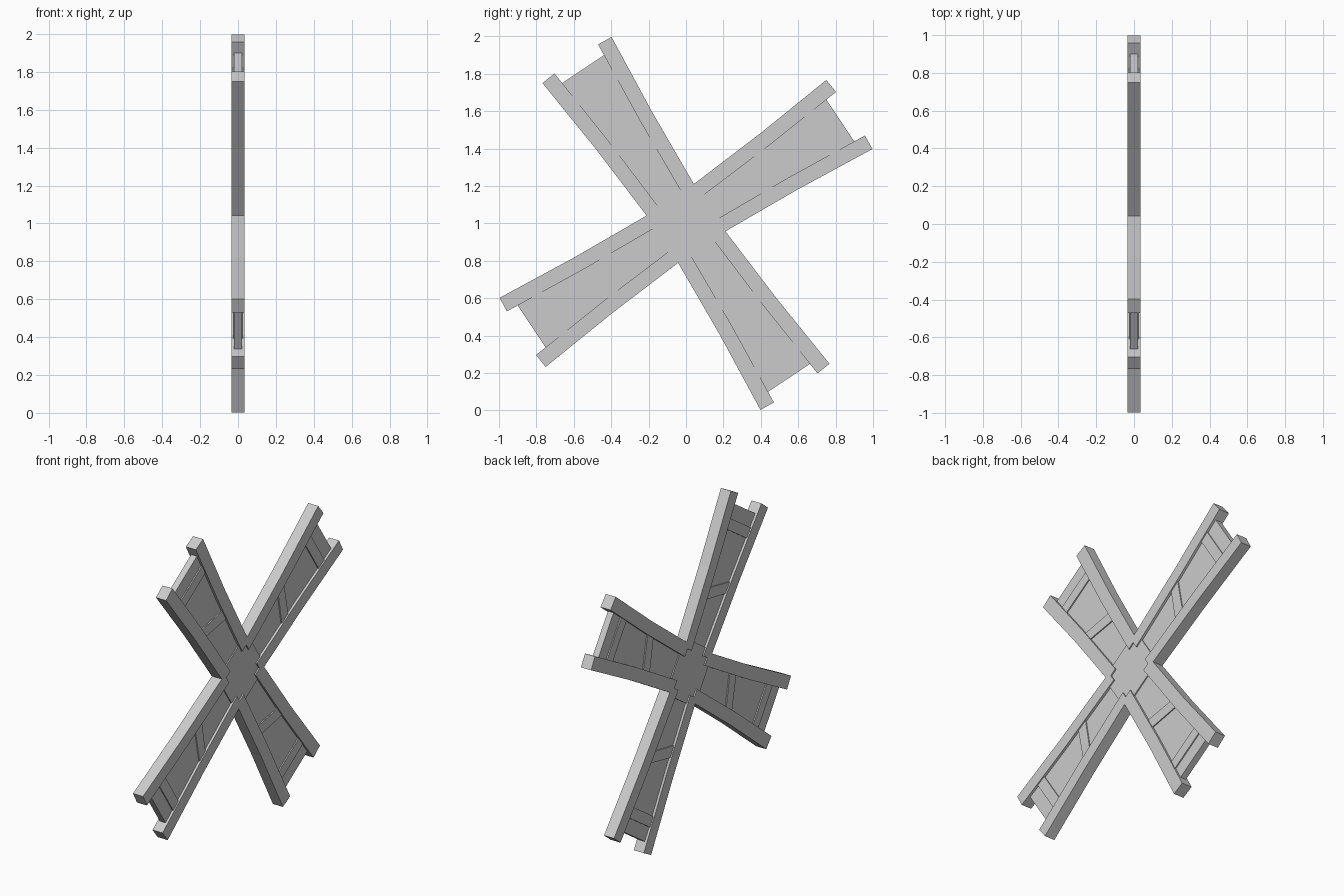
import bpy, bmesh
from math import radians, pi, cos, sin
from mathutils import Matrix

if "Cube" in bpy.data.objects:
    bpy.data.objects.remove(bpy.data.objects["Cube"])

TILT = radians(33.7)


def plate(name, outline, half, angle):
    """Extrude a flat outline (along blade, across blade) symmetrically about x = 0."""
    bm = bmesh.new()
    face = bm.faces.new([bm.verts.new((-half, u, v)) for u, v in outline])
    ext = bmesh.ops.extrude_face_region(bm, geom=[face])
    moved = [g for g in ext["geom"] if isinstance(g, bmesh.types.BMVert)]
    bmesh.ops.translate(bm, verts=moved, vec=(2 * half, 0, 0))
    bmesh.ops.recalc_face_normals(bm, faces=bm.faces)
    bm.transform(Matrix.Translation((0, 0, 1)) @ Matrix.Rotation(angle, 4, 'X'))
    mesh = bpy.data.meshes.new(name)
    bm.to_mesh(mesh)
    bm.free()
    bpy.context.collection.objects.link(bpy.data.objects.new(name, mesh))


# Side beam: slightly bent, mitred against the next blade at the hub
beam = [(0.119, 0.071), (0.119, 0.119), (0.152, 0.152), (0.595, 0.18),
        (1.05, 0.222), (1.057, 0.140), (0.595, 0.100)]
# Thin board between the beams
board = [(0.16, -0.085), (0.595, -0.115), (0.992, -0.15),
         (0.992, 0.15), (0.595, 0.115), (0.16, 0.085)]
# Straight slat near the tip and slanted brace at mid length
slat = [(0.84, -0.14), (0.906, -0.14), (0.906, 0.14), (0.84, 0.14)]
brace = [(0.411, -0.11), (0.486, -0.11), (0.578, 0.115), (0.508, 0.115)]

for i in range(4):
    a = TILT + i * pi / 2
    plate(f"beam_upper_{i}", beam, 0.035, a)
    plate(f"beam_lower_{i}", [(u, -v) for u, v in beam], 0.035, a)
    plate(f"board_{i}", board, 0.020, a)
    plate(f"tip_slat_{i}", slat, 0.027, a)
    plate(f"brace_{i}", brace, 0.027, a)

# Octagonal hub, slightly recessed between the beams
r = 0.17 / cos(pi / 8)
hub = [(r * cos(pi / 8 + k * pi / 4), r * sin(pi / 8 + k * pi / 4)) for k in range(8)]
plate("hub", hub, 0.027, TILT)
